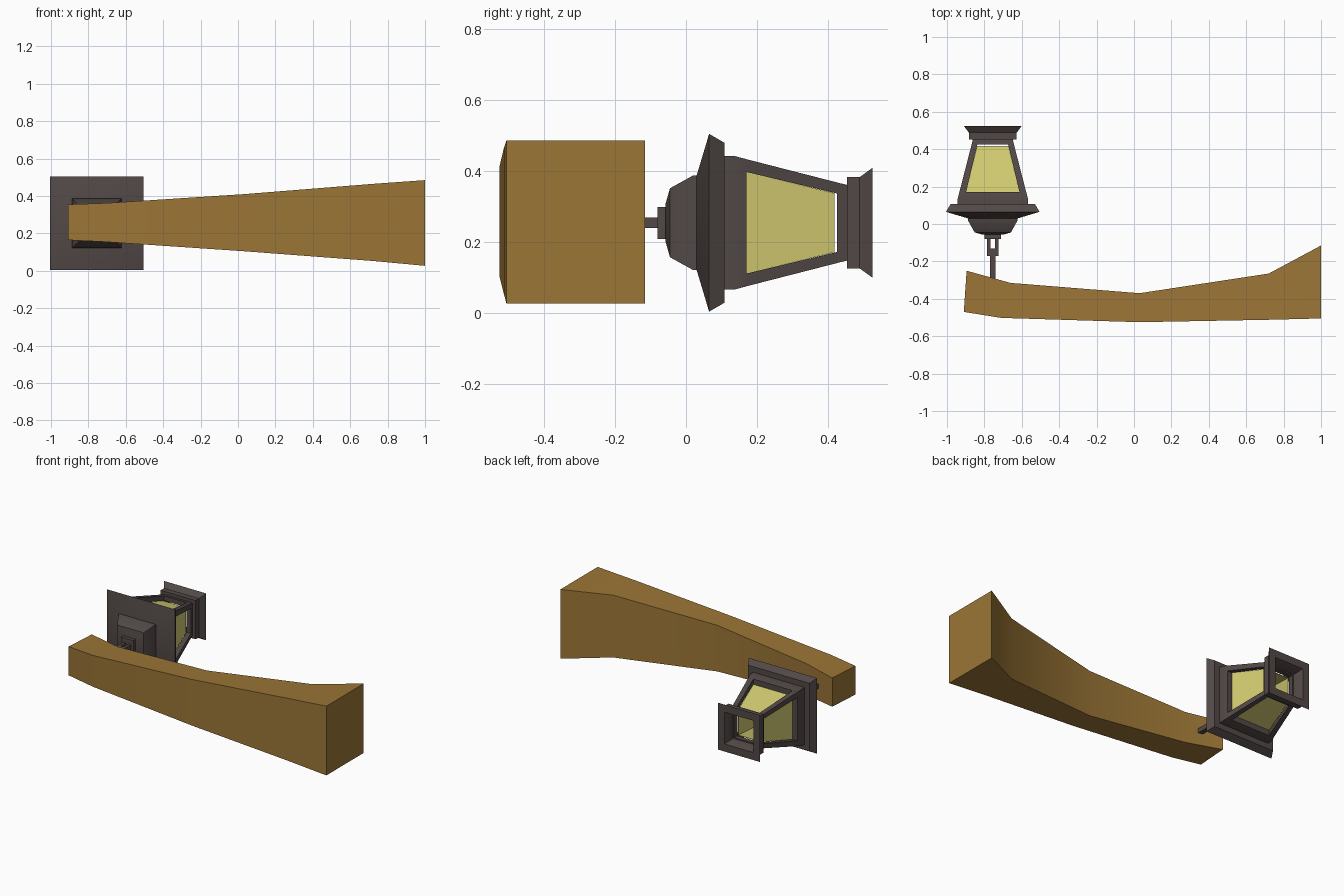
import bpy, bmesh, math
from mathutils import Vector

cube = bpy.data.objects.get("Cube")
if cube:
    bpy.data.objects.remove(cube, do_unlink=True)

AX, AZ = -0.755, 0.254  # lantern axis, running along y


def material(name, rgb):
    m = bpy.data.materials.new(name)
    m.use_nodes = True
    m.diffuse_color = (*rgb, 1)
    m.node_tree.nodes["Principled BSDF"].inputs["Base Color"].default_value = (*rgb, 1)
    return m


wood = material("warm wood", (0.33, 0.18, 0.037))
iron = material("dark iron", (0.084, 0.066, 0.062))
glass = material("yellow glass", (0.66, 0.61, 0.17))


def loft(name, rings, mat, loop=False):
    """Skin four-point rings; cap the ends, or join last to first for a hollow part."""
    bm = bmesh.new()
    rows = [[bm.verts.new(p) for p in ring] for ring in rings]
    pairs = list(zip(rows, rows[1:]))
    if loop:
        pairs.append((rows[-1], rows[0]))
    else:
        bm.faces.new(rows[0])
        bm.faces.new(rows[-1])
    for a, b in pairs:
        for i in range(4):
            j = (i + 1) % 4
            bm.faces.new((a[i], a[j], b[j], b[i]))
    bmesh.ops.recalc_face_normals(bm, faces=bm.faces)
    mesh = bpy.data.meshes.new(name)
    bm.to_mesh(mesh)
    bm.free()
    mesh.materials.append(mat)
    obj = bpy.data.objects.new(name, mesh)
    bpy.context.collection.objects.link(obj)
    bpy.ops.object.select_all(action="DESELECT")
    obj.select_set(True)
    bpy.context.view_layer.objects.active = obj
    bpy.ops.object.shade_smooth_by_angle(angle=math.radians(30))
    return obj


def rect(y, x0, x1, z0, z1):
    return [Vector((AX + x, y, AZ + z)) for x, z in ((x0, z0), (x1, z0), (x1, z1), (x0, z1))]


def squares(name, profile, mat, loop=False):
    """Square part around the lantern axis from (y, half width) pairs."""
    return loft(name, [rect(y, -h, h, -h, h) for y, h in profile], mat, loop)


# Curved wooden arm: front x, front y, back x, back y, bottom, top
stations = [
    (-0.91, -0.47, -0.895, -0.25, 0.165, 0.355),
    (-0.71, -0.502, -0.66, -0.315, 0.155, 0.362),
    (0.03, -0.525, 0.03, -0.37, 0.105, 0.41),
    (0.72, -0.512, 0.72, -0.265, 0.053, 0.465),
    (1.0, -0.505, 1.0, -0.115, 0.027, 0.485),
]
loft("wooden_arm", [[(fx, fy, lo), (bx, by, lo), (bx, by, hi), (fx, fy, hi)]
                    for fx, fy, bx, by, lo, hi in stations], wood)

# Mounting hook: rod, two prongs and their cross pieces
bars = {
    "hook_rod": (-0.33, -0.13, -0.015, 0.015),
    "hook_base": (-0.17, -0.13, -0.03, 0.03),
    "hook_left_prong": (-0.13, -0.08, 0.011, 0.03),
    "hook_right_prong": (-0.13, -0.08, -0.03, -0.011),
}
for name, (y0, y1, x0, x1) in bars.items():
    loft(name, [rect(y, x0, x1, -0.015, 0.015) for y in (y0, y1)], iron)
squares("hook_plate", [(-0.08, 0.045), (-0.055, 0.045)], iron)

# Lantern hood and flange
squares("hood", [(-0.057, 0.055), (-0.045, 0.097), (0.02, 0.133), (0.035, 0.133)], iron)
squares("hood_flange", [(0.03, 0.133), (0.065, 0.25), (0.108, 0.225)], iron)

# Rails at both ends of the glass
squares("wide_rail", [(0.105, 0.188), (0.135, 0.188), (0.17, 0.179),
                      (0.17, 0.143), (0.105, 0.143)], iron, True)
squares("narrow_rail", [(0.425, 0.113), (0.46, 0.105), (0.46, 0.08),
                        (0.425, 0.082)], iron, True)

# Tapered corner posts
for side, sx in (("left", 1), ("right", -1)):
    for level, sz in (("upper", 1), ("lower", -1)):
        rings = [rect(y, sx * i, sx * o, sz * i, sz * o)
                 for y, i, o in ((0.165, 0.144, 0.18), (0.43, 0.081, 0.112))]
        loft(f"{level}_{side}_post", rings, iron)

# Tapered glass, open at both ends
squares("glass_panes", [(0.17, 0.143), (0.418, 0.083), (0.418, 0.08), (0.17, 0.14)], glass, True)

# Flared hollow end collar
squares("end_collar", [(0.453, 0.128), (0.488, 0.128), (0.525, 0.155),
                       (0.525, 0.105), (0.488, 0.088), (0.453, 0.088)], iron, True)
